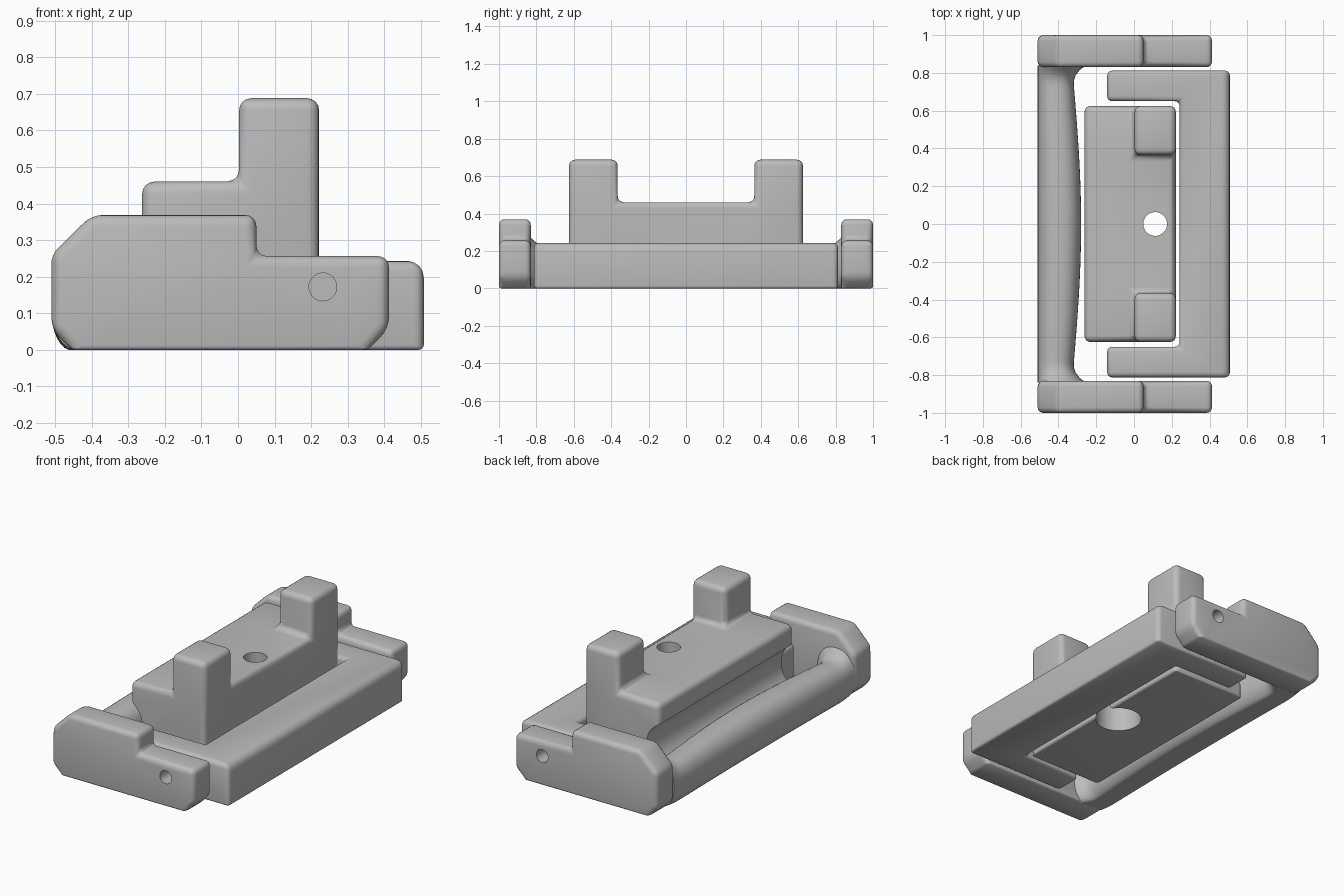
import bpy, bmesh, math
from mathutils import Vector, Matrix

cube = bpy.data.objects.get("Cube")
if cube:
    bpy.data.objects.remove(cube, do_unlink=True)

grey = bpy.data.materials.new("plain_grey")
grey.use_nodes = True
grey.diffuse_color = (0.5, 0.5, 0.5, 1)
for node in grey.node_tree.nodes:
    if node.type == 'BSDF_PRINCIPLED':
        node.inputs["Base Color"].default_value = grey.diffuse_color


def make_object(name, bm):
    bmesh.ops.recalc_face_normals(bm, faces=bm.faces[:])
    mesh = bpy.data.meshes.new(name)
    bm.to_mesh(mesh)
    bm.free()
    mesh.materials.append(grey)
    ob = bpy.data.objects.new(name, mesh)
    bpy.context.collection.objects.link(ob)
    return ob


def skin(rings):
    """Closed mesh skinned over a list of equal rings."""
    bm = bmesh.new()
    loops = [[bm.verts.new(p) for p in ring] for ring in rings]
    n = len(loops[0])
    for a, b in zip(loops, loops[1:]):
        for i in range(n):
            bm.faces.new((a[i], a[(i + 1) % n], b[(i + 1) % n], b[i]))
    bm.faces.new(loops[0])
    bm.faces.new(loops[-1])
    bmesh.ops.recalc_face_normals(bm, faces=bm.faces[:])
    return bm


def weigh_edges(bm, rule):
    """Give each sharp edge a bevel weight by the position of its middle."""
    layer = bm.edges.layers.float.new("bevel_weight_edge")
    for e in bm.edges:
        if e.calc_face_angle(0) > 0.5:
            mid = (e.verts[0].co + e.verts[1].co) / 2
            e[layer] = rule(mid)


def cylinder(name, centre, radius, length, along_y=False):
    bm = bmesh.new()
    turn = Matrix.Rotation(math.pi / 2, 4, 'X') if along_y else Matrix()
    bmesh.ops.create_cone(bm, cap_ends=True, segments=48, radius1=radius, radius2=radius,
                          depth=length, matrix=Matrix.Translation(centre) @ turn)
    ob = make_object(name, bm)
    ob.hide_render = True
    return ob


def finish(ob, width=0, cutters=()):
    """Round the edges, drill the cutters out and smooth the shading."""
    bpy.ops.object.select_all(action='DESELECT')
    bpy.context.view_layer.objects.active = ob
    ob.select_set(True)
    if width:
        bevel = ob.modifiers.new("round", 'BEVEL')
        bevel.limit_method = 'WEIGHT'
        bevel.width = width
        bevel.segments = 4
        bpy.ops.object.modifier_apply(modifier=bevel.name)
    for cutter in cutters:
        cut = ob.modifiers.new("cut", 'BOOLEAN')
        cut.operation = 'DIFFERENCE'
        cut.solver = 'EXACT'
        cut.object = cutter
        bpy.ops.object.modifier_apply(modifier=cut.name)
    bpy.ops.object.shade_smooth_by_angle(angle=math.radians(32))


def soft_top(mid):
    return 0.4 if mid.z < 0.01 else 1


# Pivot holes, shared by the side plates and the frame arms
pivots = {s: cylinder("pivot_cutter", (0.232, s * 0.92, 0.172), 0.038, 0.36, True)
          for s in (-1, 1)}

# Side plates of the handle
plate = [(-0.455, 0), (0.355, 0), (0.413, 0.058), (0.413, 0.256), (0.05, 0.256),
         (0.05, 0.369), (-0.4, 0.369), (-0.51, 0.26), (-0.51, 0.055)]
for side, label in ((1, "back"), (-1, "front")):
    bm = skin([[(x, side * y, z) for x, z in plate] for y in (0.83, 1.0)])
    weigh_edges(bm, soft_top)
    finish(make_object(label + "_side_plate", bm), 0.03, [pivots[side]])

# Grip bar: a belly in the middle and a flare into each plate
rings = []
STEPS = 64
for i in range(STEPS + 1):
    y = -0.84 + 1.68 * i / STEPS
    flare = max(0, (abs(y) - 0.735) / 0.105) ** 2.5
    belly = math.cos(min(abs(y) / 0.75, 1) * math.pi / 2)
    inner = -0.32 + 0.04 * belly + 0.065 * flare
    top = 0.225 + 0.02 * belly + 0.06 * flare
    half = (inner + 0.51) / 2
    ring = []
    for k in range(40):
        a = math.tau * k / 40
        c, s = math.cos(a), math.sin(a)
        x = inner - half + half * math.copysign(abs(c) ** 0.85, c)
        rise = (top - 0.11) if s > 0 else 0.125
        z = 0.11 + rise * math.copysign(abs(s) ** 0.85, s)
        ring.append((x, y, max(z, 0)))
    rings.append(ring)
finish(make_object("grip_bar", skin(rings)))

# U-shaped frame
half_u = [(0.508, 0.812), (-0.142, 0.812), (-0.142, 0.65), (0.242, 0.65)]
outline = half_u + [(x, -y) for x, y in reversed(half_u)]
bm = skin([[(x, y, z) for x, y in outline] for z in (0, 0.243)])
weigh_edges(bm, lambda m: 0.3 if m.z < 0.01 else 1 if m.x > 0.5 and m.z > 0.2 else 0.6)
finish(make_object("frame", bm), 0.045, pivots.values())

# Mounting block with two posts
section = [(-0.262, 0), (0.222, 0), (0.222, 0.46), (0.003, 0.46), (-0.262, 0.46)]
bm = skin([[(x, y, z) for x, z in section] for y in (-0.625, -0.365, 0.365, 0.625)])
tops = [f for f in bm.faces if f.normal.z > 0.9
        and f.calc_center_median().x > 0 and abs(f.calc_center_median().y) > 0.3]
for face in bmesh.ops.extrude_discrete_faces(bm, faces=tops)["faces"]:
    bmesh.ops.translate(bm, verts=face.verts[:], vec=Vector((0, 0, 0.228)))
bmesh.ops.recalc_face_normals(bm, faces=bm.faces[:])
weigh_edges(bm, soft_top)
block_cutters = [
    cylinder("screw_cutter", (0.112, 0, 0.3), 0.063, 1),
    cylinder("screw_head_cutter", (0.112, 0, 0.05), 0.125, 0.3),
    cylinder("finger_groove_cutter", (-0.33, 0, 0.21), 0.15, 2, True),
]
finish(make_object("mounting_block", bm), 0.033, block_cutters)

# The cuts are applied, so the cutters can go
for cutter in list(pivots.values()) + block_cutters:
    bpy.data.objects.remove(cutter, do_unlink=True)
